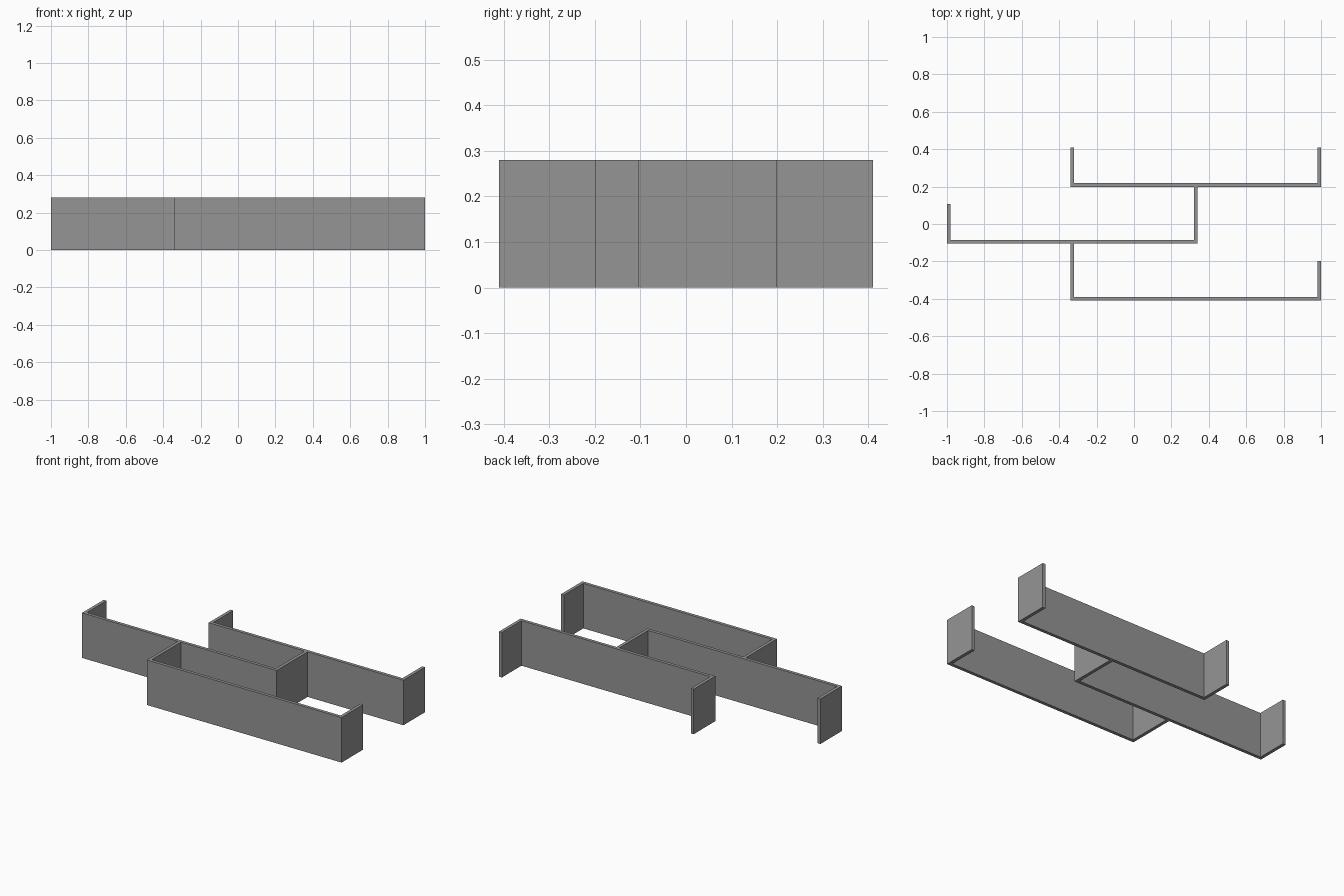
import bpy
import bmesh

cube = bpy.data.objects.get("Cube")
if cube:
    bpy.data.objects.remove(cube, do_unlink=True)

HEIGHT = 0.28
WALL = 0.02

# Single grey finish
grey = bpy.data.materials.new("grey_board")
grey.use_nodes = True
colour = (0.3, 0.3, 0.3, 1)
grey.diffuse_color = colour
grey.node_tree.nodes["Principled BSDF"].inputs["Base Color"].default_value = colour


def shelf(name, x0, x1, y, left_end, right_end):
    """U-shaped shelf: a long panel at y with a wing running back at each end."""
    outline = [(x0, y), (x1, y), (x1, right_end), (x1 - WALL, right_end),
               (x1 - WALL, y + WALL), (x0 + WALL, y + WALL),
               (x0 + WALL, left_end), (x0, left_end)]
    bm = bmesh.new()
    base = bm.faces.new([bm.verts.new((px, py, 0)) for px, py in outline])
    top = bmesh.ops.extrude_face_region(bm, geom=[base], use_keep_orig=True)["geom"]
    bmesh.ops.translate(bm, vec=(0, 0, HEIGHT),
                        verts=[v for v in top if isinstance(v, bmesh.types.BMVert)])
    bmesh.ops.recalc_face_normals(bm, faces=bm.faces)
    mesh = bpy.data.meshes.new(name)
    bm.to_mesh(mesh)
    bm.free()
    mesh.materials.append(grey)
    bpy.context.collection.objects.link(bpy.data.objects.new(name, mesh))


# Three staggered shelves, longer wings meet the panel behind
shelf("front_shelf", -0.34, 1.0, -0.41, -0.105, -0.198)
shelf("middle_shelf", -1.0, 0.34, -0.105, 0.107, 0.198)
shelf("back_shelf", -0.34, 1.0, 0.198, 0.41, 0.41)
